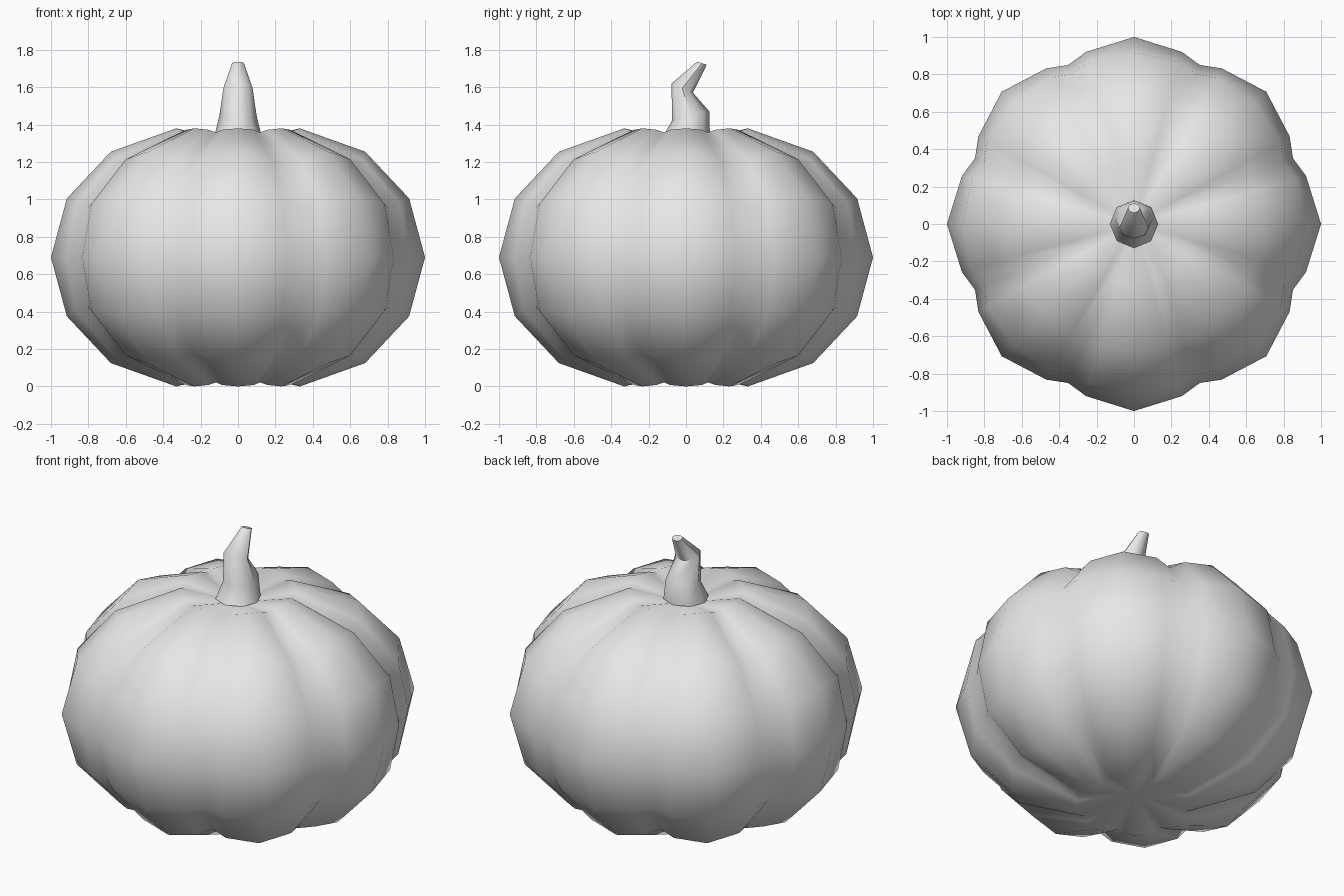
import bpy
import bmesh
from math import cos, sin, pi, radians

old = bpy.data.objects.get("Cube")
if old:
    bpy.data.objects.remove(old, do_unlink=True)

grey = bpy.data.materials.new("plain grey")
grey.use_nodes = True
grey.diffuse_color = (0.8, 0.8, 0.8, 1)
grey.node_tree.nodes["Principled BSDF"].inputs["Base Color"].default_value = (0.8, 0.8, 0.8, 1)


def skin_rings(name, rings, start, end, smooth_angle):
    """Join closed rings of points with quads; cap with a pole point or a flat face."""
    bm = bmesh.new()
    loops = [[bm.verts.new(p) for p in ring] for ring in rings]
    n = len(loops[0])
    for a, b in zip(loops, loops[1:]):
        for i in range(n):
            j = (i + 1) % n
            bm.faces.new((a[i], a[j], b[j], b[i]))
    for loop, pole in ((loops[0], start), (loops[-1], end)):
        if pole is None:
            bm.faces.new(loop)
        else:
            tip = bm.verts.new(pole)
            for i in range(n):
                bm.faces.new((loop[i], loop[(i + 1) % n], tip))
    bmesh.ops.recalc_face_normals(bm, faces=bm.faces)
    mesh = bpy.data.meshes.new(name)
    bm.to_mesh(mesh)
    bm.free()
    mesh.materials.append(grey)
    obj = bpy.data.objects.new(name, mesh)
    bpy.context.collection.objects.link(obj)
    bpy.ops.object.select_all(action='DESELECT')
    obj.select_set(True)
    bpy.context.view_layer.objects.active = obj
    bpy.ops.object.shade_smooth_by_angle(angle=radians(smooth_angle))
    return obj


# Ribbed body: (radius, height above the middle) from the equator up to the rim
MIDDLE = 0.69
crest = [(1.0, 0), (0.915, 0.315), (0.68, 0.565), (0.33, 0.69)]
flank = [(0.955, 0), (0.90, 0.285), (0.688, 0.525), (0.32, 0.682)]
groove = [(0.92, 0), (0.868, 0.265), (0.665, 0.485), (0.305, 0.668)]
lobe = [(0, crest), (15.6, flank), (22.5, groove), (29.4, flank)]


def body_ring(level):
    side = -1 if level < 0 else 1
    points = []
    for k in range(8):
        for turn, profile in lobe:
            r, h = profile[abs(level)]
            a = radians(45 * k + turn)
            points.append((r * cos(a), r * sin(a), MIDDLE + side * h))
    return points


skin_rings("pumpkin_body", [body_ring(i) for i in range(-3, 4)],
           (0, 0, 0.08), (0, 0, 1.30), 180)

# Bent stem: centre y, height, half width, half depth, tilt
stem = [(0, 1.33, 0.128, 0.128, 0),
        (0.025, 1.445, 0.10, 0.10, 0.25),
        (-0.02, 1.595, 0.078, 0.057, -0.43),
        (0.085, 1.728, 0.032, 0.026, -0.3)]
stem_rings = [[(w * cos(k * pi / 4), y + d * sin(k * pi / 4), z + tilt * d * sin(k * pi / 4))
               for k in range(8)] for y, z, w, d, tilt in stem]
skin_rings("stem", stem_rings, None, None, 50)
